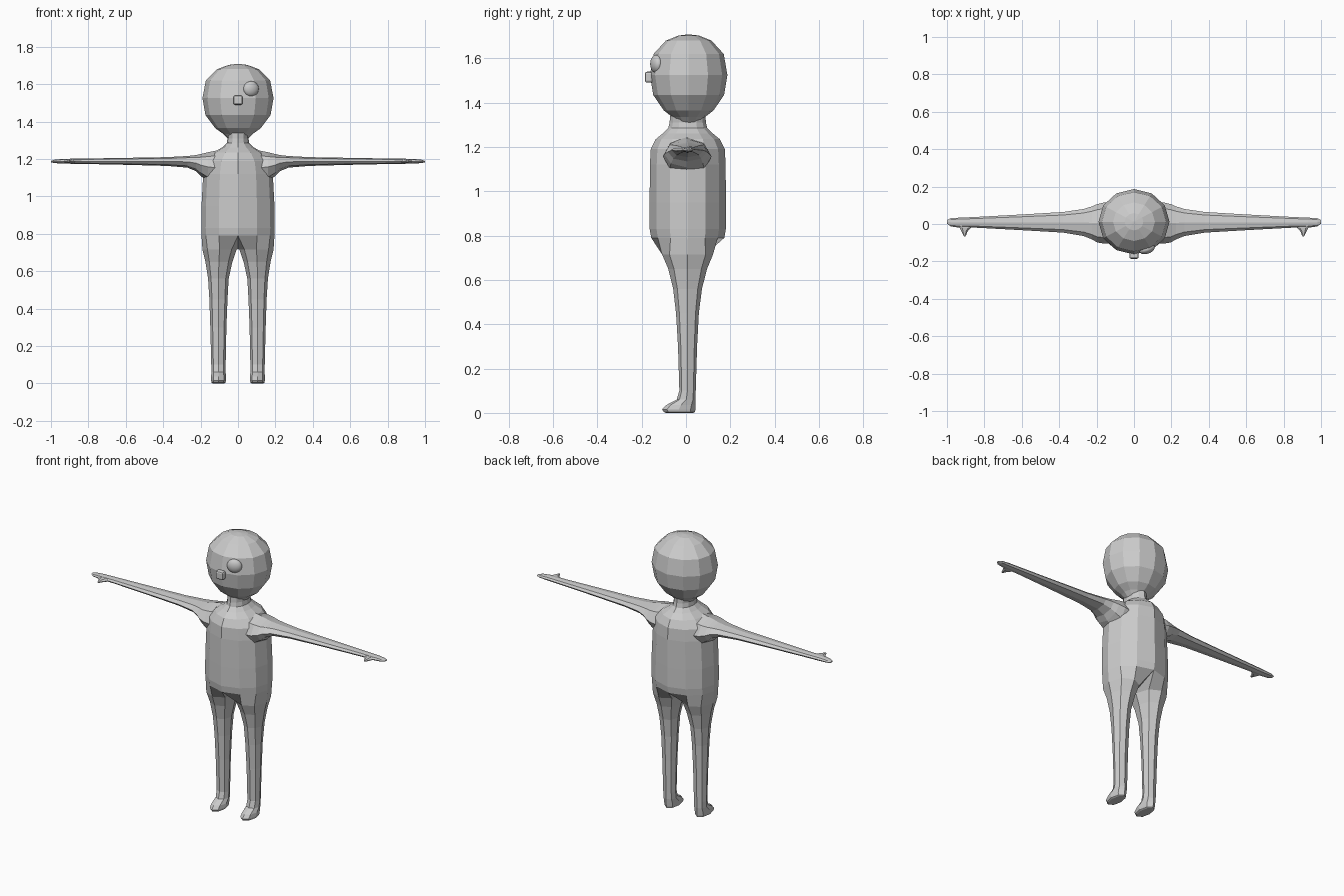
import bpy, bmesh, math
from mathutils import Matrix

if "Cube" in bpy.data.objects:
    bpy.data.objects.remove(bpy.data.objects["Cube"])

grey = bpy.data.materials.new("plain_grey")
grey.diffuse_color = (0.6, 0.6, 0.6, 1)
grey.use_nodes = True
grey.node_tree.nodes["Principled BSDF"].inputs["Base Color"].default_value = grey.diffuse_color


def finish(name, bm, smooth=False):
    bmesh.ops.remove_doubles(bm, verts=bm.verts, dist=0.0004)
    bmesh.ops.recalc_face_normals(bm, faces=bm.faces)
    me = bpy.data.meshes.new(name)
    bm.to_mesh(me)
    bm.free()
    me.materials.append(grey)
    for p in me.polygons:
        p.use_smooth = smooth
    ob = bpy.data.objects.new(name, me)
    bpy.context.collection.objects.link(ob)
    return ob


def loft(bm, rings, cap_start=True, cap_end=True):
    """Skin a list of equal-length closed rings of points."""
    vs = [[bm.verts.new(p) for p in r] for r in rings]
    n = len(vs[0])
    for a, b in zip(vs, vs[1:]):
        for i in range(n):
            j = (i + 1) % n
            bm.faces.new((a[i], a[j], b[j], b[i]))
    if cap_start:
        bm.faces.new(vs[0])
    if cap_end:
        bm.faces.new(vs[-1])


def angles(n, start):
    return [math.radians(start + 360 * i / n) for i in range(n)]


# Half of the torso cross-section, front to back
HALF = [(0, -1), (.52, -.82), (.88, -.47), (1, 0), (.88, .47), (.52, .82), (0, 1)]
FULL = HALF + [(-x, y) for x, y in HALF[-2:0:-1]]
HIP_Z, HIP_RX, HIP_RY, CY = .79, .195, .165, .008

# Torso and neck: z, half width, half depth
bm = bmesh.new()
torso = [(1.34, .06, .08), (1.31, .056, .082), (1.285, .06, .088),
         (1.262, .085, .112), (1.235, .13, .145), (1.19, .172, .167),
         (1.12, .186, .171), (.95, .195, .172), (.83, .196, .172),
         (HIP_Z, HIP_RX, HIP_RY)]
loft(bm, [[(x * rx, CY + y * ry, z) for x, y in FULL] for z, rx, ry in torso],
     cap_end=False)

# Legs and feet: z, inner x, outer x, front y, back y
leg = [(.715, .008, .19, -.108, .122), (.65, .03, .174, -.08, .095),
       (.56, .05, .16, -.058, .072), (.45, .056, .153, -.045, .058),
       (.30, .062, .148, -.036, .05), (.10, .066, .143, -.03, .044),
       (.06, .066, .142, -.042, .044), (.036, .064, .144, -.088, .044),
       (.016, .064, .144, -.108, .043), (.004, .067, .141, -.10, .04),
       (0, .074, .134, -.09, .032)]
for s in (-1, 1):
    rings = [[(s * x * HIP_RX, CY + y * HIP_RY, HIP_Z) for x, y in HALF]
             + [(0, CY, .72)]]
    for z, x0, x1, y0, y1 in leg:
        rings.append([(s * ((x0 + x1) / 2 + (x1 - x0) / 2 * math.cos(a)),
                       (y0 + y1) / 2 + (y1 - y0) / 2 * math.sin(a), z)
                      for a in angles(8, -135)])
    loft(bm, rings, cap_start=False)
finish("torso_and_legs", bm)

# Arms: x, front y, back y, bottom z, top z
arm = [(.09, -.10, .11, 1.05, 1.25), (.16, -.105, .115, 1.08, 1.236),
       (.198, -.098, .106, 1.108, 1.227), (.225, -.082, .094, 1.135, 1.221),
       (.27, -.064, .08, 1.154, 1.216), (.38, -.046, .064, 1.163, 1.21),
       (.60, -.033, .051, 1.169, 1.206), (.84, -.02, .038, 1.174, 1.202),
       (.93, -.02, .034, 1.175, 1.201), (.98, -.013, .031, 1.178, 1.196),
       (1.0, .002, .022, 1.183, 1.19)]
# Thumbs: y, inner x, outer x, half height
thumb = [(.0, .85, .955, .011), (-.022, .873, .932, .011),
         (-.04, .89, .922, .009), (-.058, .897, .914, .006),
         (-.066, .902, .909, .003)]
for s, side in ((-1, "right"), (1, "left")):
    bm = bmesh.new()
    loft(bm, [[(s * x, (y0 + y1) / 2 + (y1 - y0) / 2 * math.cos(a),
                (z0 + z1) / 2 + (z1 - z0) / 2 * math.sin(a))
               for a in angles(8, 0)] for x, y0, y1, z0, z1 in arm])
    finish(side + "_arm", bm)
    bm = bmesh.new()
    loft(bm, [[(s * ((x0 + x1) / 2 + (x1 - x0) / 2 * math.cos(a)), y,
                1.187 + h * math.sin(a)) for a in angles(6, 0)]
              for y, x0, x1, h in thumb])
    finish(side + "_thumb", bm)

# Head: faceted rings of z and radius, slightly narrower in depth
head = [(1.31, .055), (1.335, .08), (1.365, .122), (1.435, .174),
        (1.525, .19), (1.62, .172), (1.68, .112), (1.703, .05), (1.708, .005)]
bm = bmesh.new()
loft(bm, [[(r * math.cos(a), .012 + .92 * r * math.sin(a), z)
           for a in angles(12, -90)] for z, r in head])
finish("head", bm)

# Nose: small rounded cube
bm = bmesh.new()
bmesh.ops.create_cube(bm, size=1, matrix=Matrix.Translation((0, -.168, 1.515))
                      @ Matrix.Diagonal((.05, .036, .05, 1)))
bmesh.ops.bevel(bm, geom=bm.edges[:], offset=.01, segments=2, profile=.5,
                affect='EDGES')
finish("nose", bm)

# Eye: single flattened ball
bm = bmesh.new()
bmesh.ops.create_uvsphere(bm, u_segments=24, v_segments=14, radius=1,
                          matrix=Matrix.Translation((.07, -.134, 1.575))
                          @ Matrix.Rotation(math.radians(20), 4, 'Z')
                          @ Matrix.Diagonal((.043, .025, .041, 1)))
finish("eye", bm, smooth=True)
